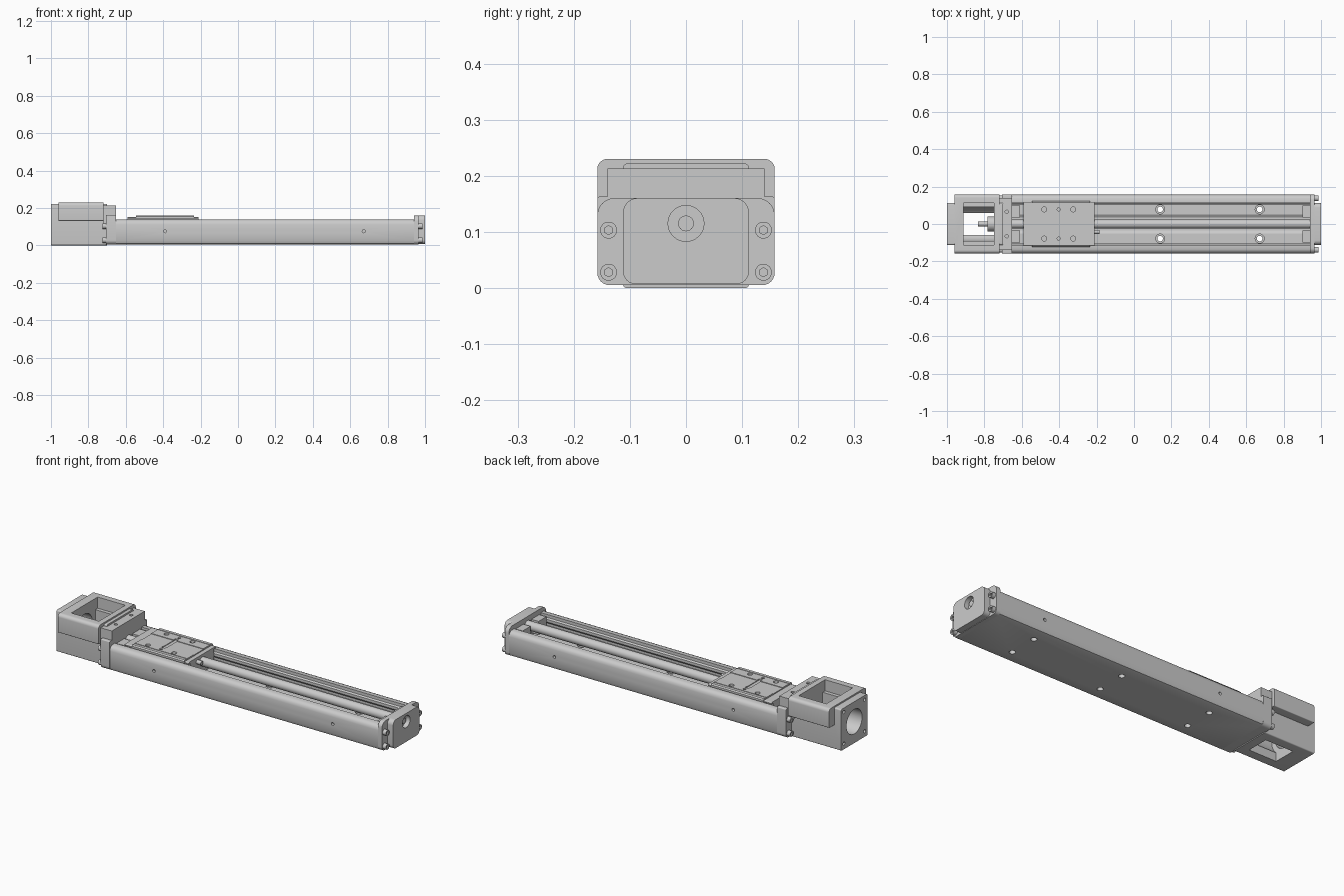
import bpy, bmesh, math
from mathutils import Matrix, Vector

if "Cube" in bpy.data.objects:
    bpy.data.objects.remove(bpy.data.objects["Cube"])


def prism(name, pts, x0, x1):
    """Extrude a (y, z) outline along x."""
    bm = bmesh.new()
    f = bm.faces.new([bm.verts.new((x0, y, z)) for y, z in pts])
    res = bmesh.ops.extrude_face_region(bm, geom=[f])
    moved = [v for v in res["geom"] if isinstance(v, bmesh.types.BMVert)]
    bmesh.ops.translate(bm, verts=moved, vec=(x1 - x0, 0, 0))
    bmesh.ops.recalc_face_normals(bm, faces=bm.faces)
    return finish(name, bm)


def finish(name, bm):
    me = bpy.data.meshes.new(name)
    bm.to_mesh(me)
    bm.free()
    ob = bpy.data.objects.new(name, me)
    bpy.context.collection.objects.link(ob)
    return ob


def rrect(hw, z0, z1, rb, rt, n=6):
    """Rounded (y, z) rectangle with bottom and top corner radii."""
    pts = []
    for sy, z, r, a in ((1, z0, rb, -90), (1, z1, rt, 0), (-1, z1, rt, 90), (-1, z0, rb, 180)):
        cz = z + r if z == z0 else z - r
        for i in range(n + 1):
            t = math.radians(a + 90 * i / n)
            pts.append((sy * (hw - r) + r * math.cos(t), cz + r * math.sin(t)))
    return pts


def box(name, x0, x1, y0, y1, z0, z1):
    return prism(name, [(y0, z0), (y1, z0), (y1, z1), (y0, z1)], x0, x1)


def cyl(name, axis, c, r, length, n=32):
    """Cylinder centred on c along the given axis."""
    bm = bmesh.new()
    d = Vector({"x": (1, 0, 0), "y": (0, 1, 0), "z": (0, 0, 1)}[axis])
    m = Matrix.Translation(c) @ d.to_track_quat("Z", "Y").to_matrix().to_4x4()
    bmesh.ops.create_cone(bm, cap_ends=True, segments=n, radius1=r, radius2=r, depth=length, matrix=m)
    return finish(name, bm)


def boolean(ob, cutters, op="DIFFERENCE"):
    bpy.context.view_layer.objects.active = ob
    for c in cutters:
        mod = ob.modifiers.new("cut", "BOOLEAN")
        mod.operation, mod.object, mod.solver = op, c, "EXACT"
        bpy.ops.object.modifier_apply(modifier=mod.name)
        bpy.data.objects.remove(c, do_unlink=True)
    return ob


def mirror_y(half):
    return half + [(-y, z) for y, z in reversed(half)]


AX = 0.115
SIDES = (-1, 1)

# U-shaped rail with ball grooves, mounting holes and side holes
half = [(0.138, 0.005), (0.15, 0.010), (0.157, 0.025), (0.157, 0.112), (0.154, 0.124), (0.147, 0.133),
        (0.136, 0.138), (0.113, 0.138), (0.113, 0.122), (0.105, 0.116), (0.105, 0.102),
        (0.113, 0.092), (0.113, 0.08), (0.105, 0.07), (0.105, 0.048), (0.05, 0.048), (0.035, 0.038)]
rail = prism("rail", mirror_y(half), -0.652, 0.942)
cuts = []
for x in (-0.39, 0.14, 0.672):
    for s in SIDES:
        cuts += [cyl("cut", "z", (x, s * 0.078, 0.02), 0.015, 0.1),
                 cyl("cut", "z", (x, s * 0.078, 0.048), 0.024, 0.03)]
for x in (-0.39, 0.672):
    for s in SIDES:
        cuts.append(cyl("cut", "y", (x, s * 0.157, 0.075), 0.008, 0.03, 16))
boolean(rail, cuts)

# Ball screw and its stepped drive end
cyl("ball_screw", "x", (0.15, 0, AX), 0.024, 1.62)
cyl("screw_journal", "x", (-0.74, 0, AX), 0.013, 0.19)
cyl("screw_locknut", "x", (-0.765, 0, AX), 0.04, 0.035)

# End plate and bearing cap on the idle end
plate_pts = rrect(0.158, 0.005, 0.16, 0.022, 0.03)
boolean(prism("end_plate", plate_pts, 0.942, 0.966), [cyl("cut", "x", (0.96, 0, AX), 0.02, 0.1)])
boolean(prism("bearing_cap", rrect(0.112, 0.007, 0.16, 0.022, 0.025), 0.964, 1.0),
        [cyl("cut", "x", (1.0, 0, AX), 0.032, 0.05)])
cyl("idle_screw_tip", "x", (0.968, 0, AX), 0.014, 0.04)

# Bearing housing on the drive end
housing = prism("bearing_housing", rrect(0.158, 0.005, 0.163, 0.022, 0.005), -0.705, -0.652)
boolean(housing, [box("cut", -0.722, -0.652, -0.14, 0.14, 0.1, 0.213)], "UNION")
boolean(housing, [cyl("cut", "z", (-0.68, s * 0.065, 0.213), 0.009, 0.06, 16) for s in SIDES])

# Motor mount: narrow lower body, wide upper shoulder, open coupling window
mount = prism("motor_mount", rrect(0.112, 0.0, 0.222, 0.006, 0.008), -1.0, -0.7)
shoulder = prism("shoulder", rrect(0.158, 0.13, 0.23, 0.004, 0.018), -0.96, -0.718)
boolean(mount, [shoulder], "UNION")
cuts = [box("cut", -0.912, -0.748, -0.112, 0.112, 0.17, 0.3),
        cyl("cut", "x", (-0.83, 0, AX), 0.092, 0.164, 48),
        box("cut", -0.912, -0.748, -0.092, 0.092, AX, 0.2),
        box("cut", -0.912, -0.748, -0.06, 0.06, -0.1, 0.1),
        cyl("cut", "x", (-0.96, 0, AX), 0.066, 0.14, 48)]
for s in SIDES:
    for z in (0.03, 0.2):
        cuts.append(cyl("cut", "x", (-0.99, s * 0.088, z), 0.009, 0.06, 16))
boolean(mount, cuts)

# Socket-head bolts at both ends
for face, d in ((0.966, 1), (-0.705, -1)):
    for s in SIDES:
        for z in (0.028, 0.103):
            bolt = cyl("bolt", "x", (face + d * 0.008, s * 0.138, z), 0.015, 0.024, 24)
            boolean(bolt, [cyl("cut", "x", (face + d * 0.02, s * 0.138, z), 0.008, 0.02, 6)])

# Rubber stoppers inside the rail
for x0, x1 in ((-0.655, -0.61), (0.9, 0.944)):
    for s in SIDES:
        y0, y1 = sorted((s * 0.034, s * 0.1))
        box("stopper", x0, x1, y0, y1, 0.06, 0.132)

# Carriage block running between the rail walls
body = mirror_y([(0.1, 0.056), (0.1, 0.143), (0.122, 0.143), (0.122, 0.154), (0.116, 0.16)][::1])
carriage = prism("carriage", body, -0.545, -0.235)
cuts = [cyl("cut", "z", (x, s * 0.078, 0.16), 0.013, 0.05, 24) for x in (-0.48, -0.325) for s in SIDES]
cuts += [cyl("cut", "z", (-0.403, s * 0.078, 0.16), 0.008, 0.04, 16) for s in SIDES]
cuts += [box("cut", -0.6, -0.2, s * 0.098 - 0.002, s * 0.098 + 0.002, 0.155, 0.2) for s in SIDES]
cuts += [box("cut", -0.6, -0.2, -0.042, 0.042, 0.157, 0.2),
         box("cut", -0.413, -0.393, -0.06, 0.06, 0.153, 0.2)]
boolean(carriage, cuts)

# Carriage end caps and grease nipple
cap = mirror_y([(0.1, 0.056), (0.1, 0.142), (0.118, 0.142), (0.118, 0.148), (0.112, 0.152)])
for x0, x1 in ((-0.59, -0.544), (-0.236, -0.212)):
    prism("carriage_end_cap", cap, x0, x1)
cyl("grease_nipple", "x", (-0.2, -0.042, 0.128), 0.011, 0.03, 16)

# Smooth the rounded surfaces, keep edges sharp
for ob in bpy.data.objects:
    ob.select_set(True)
bpy.context.view_layer.objects.active = rail
bpy.ops.object.shade_smooth_by_angle(angle=math.radians(30))
